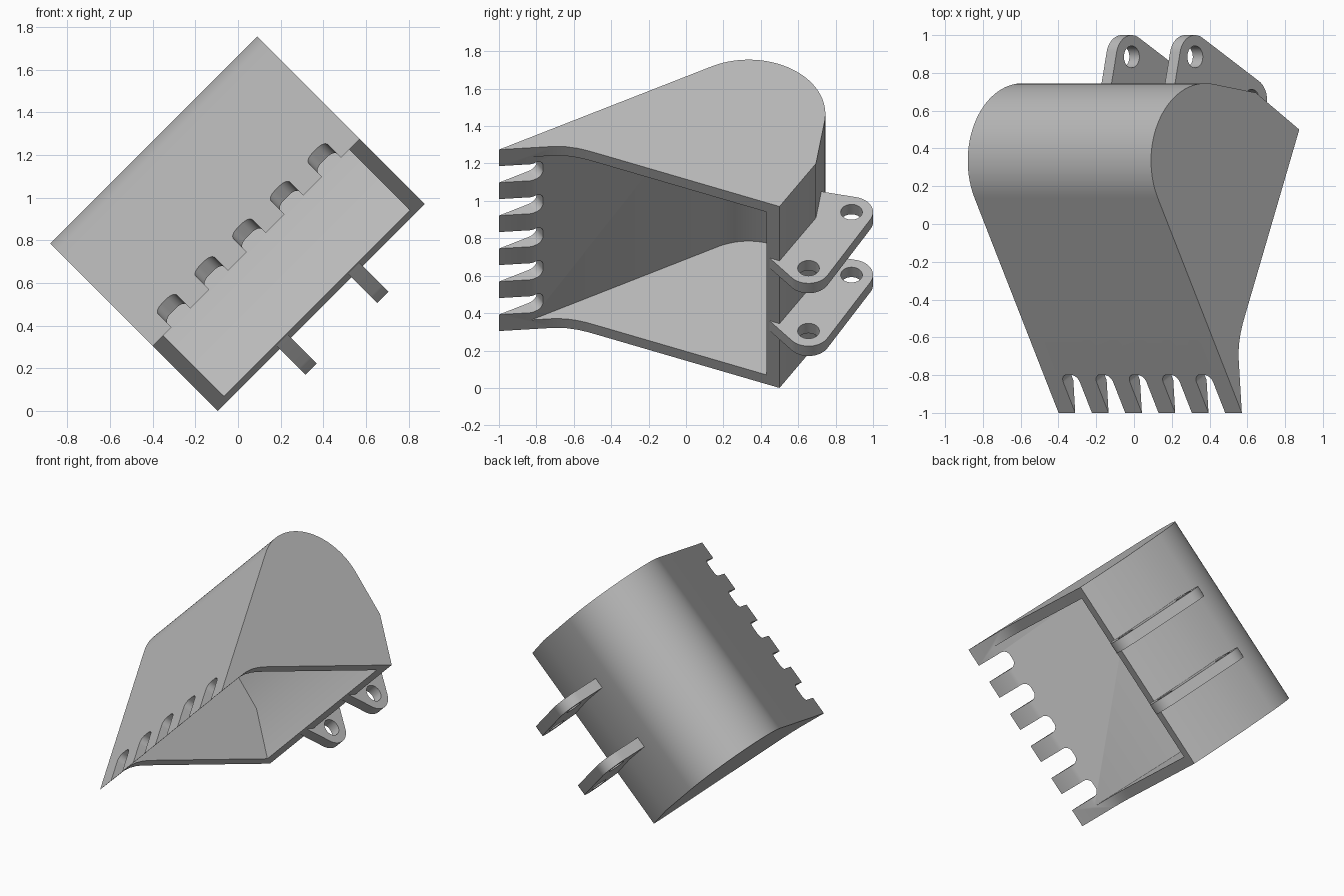
import bpy, bmesh
from math import sin, cos, pi, radians
from mathutils import Matrix, Vector

if "Cube" in bpy.data.objects:
    bpy.data.objects.remove(bpy.data.objects["Cube"], do_unlink=True)

steel = bpy.data.materials.new("grey steel")
steel.use_nodes = True
GREY = (0.5, 0.5, 0.5, 1)
steel.diffuse_color = GREY
steel.node_tree.nodes["Principled BSDF"].inputs["Base Color"].default_value = GREY

# The bucket is built upright (x is its width), then rolled onto a corner
PLACE = Matrix.Translation((-0.395, 0, 1.27)) @ Matrix.Rotation(radians(-45), 4, 'Y')
HALF = 0.686          # half of the bucket width
WALL = 0.07           # plate thickness


def arc(cy, cz, r, start, end, n=24):
    angles = [radians(start + (end - start) * i / n) for i in range(n + 1)]
    return [(cy + r * cos(a), cz + r * sin(a)) for a in angles]


def prism(name, points, sweep):
    """Solid made by sweeping a flat 3D outline along a vector."""
    bm = bmesh.new()
    face = bm.faces.new([bm.verts.new(p) for p in points])
    ext = bmesh.ops.extrude_face_region(bm, geom=[face])
    moved = [v for v in ext["geom"] if isinstance(v, bmesh.types.BMVert)]
    bmesh.ops.translate(bm, verts=moved, vec=sweep)
    bmesh.ops.recalc_face_normals(bm, faces=bm.faces)
    mesh = bpy.data.meshes.new(name)
    bm.to_mesh(mesh)
    bm.free()
    mesh.materials.append(steel)
    obj = bpy.data.objects.new(name, mesh)
    bpy.context.collection.objects.link(obj)
    obj.matrix_world = PLACE
    return obj


def side_prism(name, profile, x0, x1):
    return prism(name, [(x0, y, z) for y, z in profile], (x1 - x0, 0, 0))


def select(obj):
    bpy.ops.object.select_all(action='DESELECT')
    obj.select_set(True)
    bpy.context.view_layer.objects.active = obj


def cut(obj, cutter):
    cutter.hide_render = True
    bpy.context.view_layer.update()
    select(obj)
    mod = obj.modifiers.new("cut", 'BOOLEAN')
    mod.operation = 'DIFFERENCE'
    mod.solver = 'EXACT'
    mod.object = cutter
    bpy.ops.object.modifier_apply(modifier=mod.name)
    bpy.data.objects.remove(cutter, do_unlink=True)


def smooth(obj):
    select(obj)
    bpy.ops.object.shade_smooth_by_angle(angle=radians(25))


# Bucket: solid side profile, then hollowed out
TIP = Vector((0, -1, -0.68))
outer = [(TIP.y, TIP.z)] + arc(0.335, -0.41, 0.41, 119.4, -7, 40)
outer += [(0.695, -0.785), (0.5, -1.11)]
outer += [(-0.47, -0.71), (-0.53, -0.686), (-0.58, -0.67), (-0.64, -0.658), (-0.7, -0.655)]
bucket = side_prism("bucket", outer, -HALF, HALF)

inner = [(-1.2, -0.873)] + arc(0.335, -0.41, 0.41 - WALL, 119.4, -7, 40)
inner += [(0.627, -0.762), (0.34, -1.225), (-1.2, -1.3)]
cut(bucket, side_prism("cavity", inner, -HALF + WALL, HALF - WALL))

# Round-ended slots across the front plate leave six teeth
along = Vector((0, cos(radians(29.4)), sin(radians(29.4))))
normal = Vector((0, -along.z, along.y))
slot_end = TIP + along * (0.2 / along.y)
gap = 2 * HALF / 11
r = 0.045
outline = [(-gap / 2, -0.4), (gap / 2, -0.4)]
outline += arc(gap / 2 - r, -r, r, 0, 90, 8) + arc(r - gap / 2, -r, r, 90, 180, 8)
for i in range(5):
    middle = -HALF + gap * (2 * i + 1.5)
    ring = [slot_end + along * t + normal * 0.1 + Vector((middle + w, 0, 0)) for w, t in outline]
    cut(bucket, prism("slot", ring, normal * -0.25))
smooth(bucket)

# Pair of mounting ears with two pin holes each
PINS = [(0.655, -1.165), (0.885, -0.741)]
ear_profile = [(0.44, -1.08)]
ear_profile += arc(*PINS[0], 0.115, -141.5, -28.5, 16) + arc(*PINS[1], 0.115, -28.5, 77, 16)
ear_profile += [(0.72, -0.585), (0.67, -0.785), (0.49, -1.06)]
for name, x0 in (("left_ear", 0.2), ("right_ear", -0.275)):
    ear = side_prism(name, ear_profile, x0, x0 + 0.075)
    for y, z in PINS:
        hole = arc(y, z, 0.058, 0, 360, 32)[:-1]
        cut(ear, side_prism("pin_hole", hole, x0 - 0.1, x0 + 0.2))
    smooth(ear)
